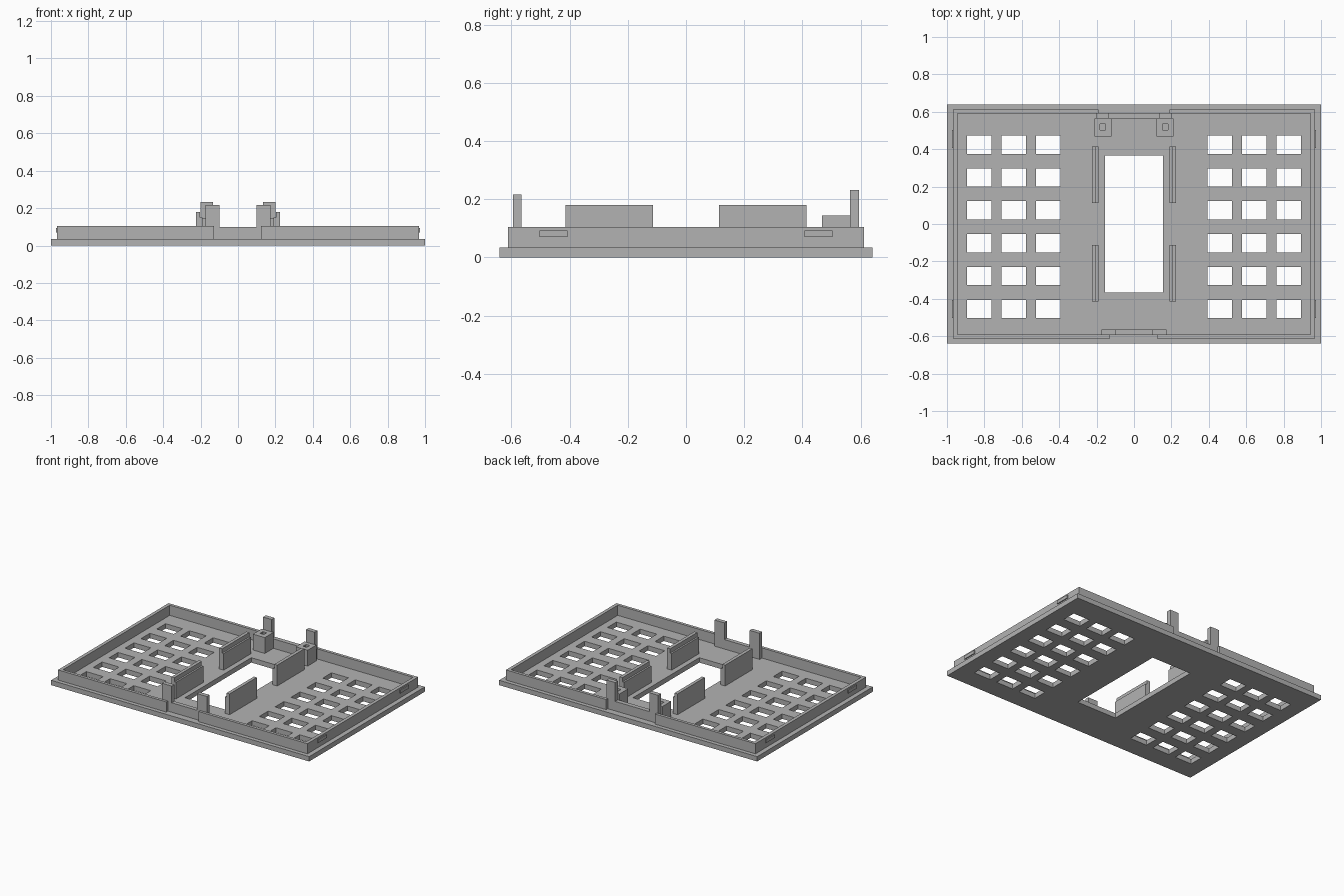
import bpy
import bmesh
from mathutils import Matrix, Vector

default = bpy.data.objects.get("Cube")
if default:
    bpy.data.objects.remove(default, do_unlink=True)

# One plain grey for the whole moulding
grey = bpy.data.materials.new("plain grey")
grey.use_nodes = True
colour = (0.45, 0.45, 0.45, 1)
grey.diffuse_color = colour
grey.node_tree.nodes["Principled BSDF"].inputs["Base Color"].default_value = colour


def boxes(name, spans):
    """One object made of boxes, each given as three (low, high) spans."""
    bm = bmesh.new()
    for span in spans:
        centre = Vector([(a + b) / 2 for a, b in span])
        size = [abs(b - a) for a, b in span]
        bmesh.ops.create_cube(bm, size=1, matrix=Matrix.Translation(centre) @ Matrix.Diagonal((*size, 1)))
    mesh = bpy.data.meshes.new(name)
    bm.to_mesh(mesh)
    bm.free()
    mesh.materials.append(grey)
    obj = bpy.data.objects.new(name, mesh)
    bpy.context.collection.objects.link(obj)
    return obj


def cut(obj, spans):
    """Cut the boxes out of the object, then remove the cutter."""
    cutter = boxes("cutter", spans)
    cutter.hide_render = True
    mod = obj.modifiers.new("cut", "BOOLEAN")
    mod.operation = "DIFFERENCE"
    mod.solver = "EXACT"
    mod.object = cutter
    graph = bpy.context.evaluated_depsgraph_get()
    result = bpy.data.meshes.new_from_object(obj.evaluated_get(graph))
    obj.modifiers.clear()
    obj.data = result
    bpy.data.objects.remove(cutter, do_unlink=True)


def around(centre, size):
    return (centre - size / 2, centre + size / 2)


FLOOR = 0.034
WALL_TOP = 0.105
through = (-0.1, 0.3)

# Base plate with a central window and two banks of vents
plate = boxes("base_plate", [((-1, 1), (-0.64, 0.64), (0, FLOOR))])
openings = [((-0.154, 0.154), (-0.367, 0.367), through)]
for side in (-1, 1):
    for column in range(3):
        for row in range(6):
            x = side * (0.459 + 0.184 * column)
            y = -0.454 + 0.1757 * row
            openings.append((around(x, 0.131), around(y, 0.098), through))
cut(plate, openings)

# Raised rim, notched at the middle of the front and back
rim = boxes("rim_wall", [((-0.967, 0.967), (-0.612, 0.612), (FLOOR, WALL_TOP))])
cut(rim, [((-0.943, 0.943), (-0.591, 0.591), through)])
cut(rim, [((-0.127, 0.124), (-0.7, -0.55), through),
          ((-0.19, 0.19), (0.55, 0.7), through)])

# Bars that close the notches, with upright tabs at their ends
for name, y, inner, outer, top in (
    ("front", (-0.594, -0.565), 0.098, 0.175, 0.217),
    ("back", (0.563, 0.594), 0.133, 0.2, 0.232),
):
    boxes(name + "_bar", [((-inner, inner), y, (FLOOR, 0.1))])
    for side, label in ((-1, "right"), (1, "left")):
        boxes(f"{name}_{label}_tab", [((side * inner, side * outer), y, (FLOOR, top))])

for side, label in ((-1, "right"), (1, "left")):
    # Screw block with a small square socket
    block = boxes(label + "_block", [((side * 0.12, side * 0.212), (0.468, 0.565), (FLOOR, 0.145))])
    cut(block, [(around(side * 0.167, 0.03), around(0.519, 0.032), (0.06, 0.2))])
    for end, place in ((-1, "front"), (1, "back")):
        # Stepped guide rib beside the window
        y = (end * 0.113, end * 0.414)
        boxes(f"{place}_{label}_rib", [((side * 0.202, side * 0.225), y, (FLOOR, 0.18)),
                                       ((side * 0.19, side * 0.202), y, (FLOOR, 0.15))])
        # Snap catch on the outside of the rim
        boxes(f"{place}_{label}_catch", [((side * 0.96, side * 0.974),
                                          (end * 0.407, end * 0.503), (0.07, 0.093))])
